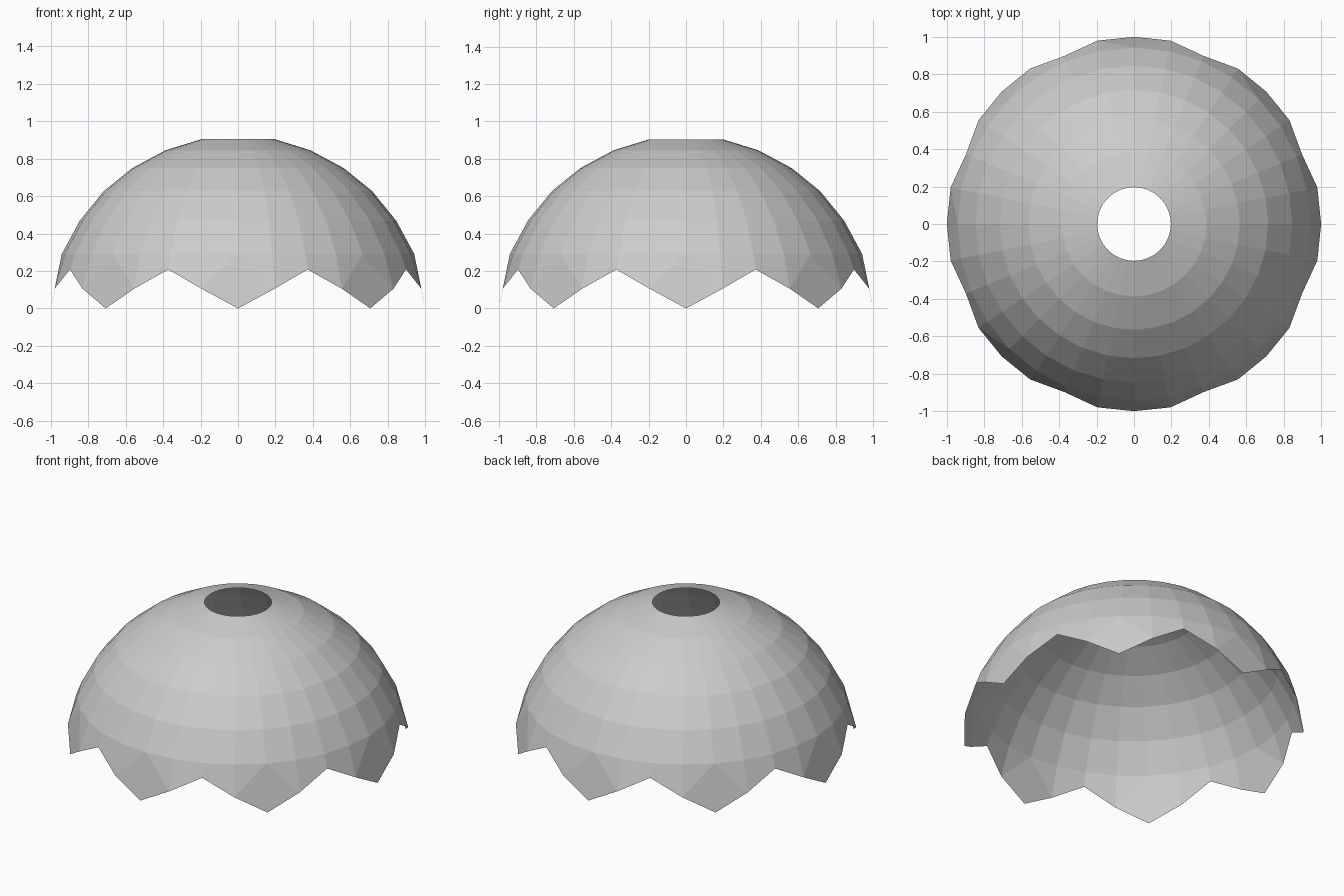
import bpy
import bmesh
from math import sin, cos, tau

cube = bpy.data.objects.get("Cube")
if cube:
    bpy.data.objects.remove(cube, do_unlink=True)

SEGMENTS = 32
# Dome profile from the top opening down: radius, height
PROFILE = [(0.197, 0.904), (0.387, 0.845), (0.565, 0.75),
           (0.717, 0.627), (0.846, 0.468), (0.942, 0.29)]
# Scalloped hem, one pattern per petal: tip, side, notch, side
SIDE = (0.999, 0.105)
HEM = [(1.0, 0.0), SIDE, (0.972, 0.208), SIDE]

bm = bmesh.new()


def ring(points):
    """Make one ring of vertices, cycling through the given points."""
    verts = []
    for i in range(SEGMENTS):
        r, z = points[i % len(points)]
        a = tau * i / SEGMENTS
        verts.append(bm.verts.new((r * cos(a), r * sin(a), z)))
    return verts


# Dome bands
rings = [ring([p]) for p in PROFILE]
for upper, lower in zip(rings, rings[1:]):
    for i in range(SEGMENTS):
        j = (i + 1) % SEGMENTS
        bm.faces.new((upper[i], lower[i], lower[j], upper[j]))

# Petals: a flat diamond at each tip, with the gaps filled either side
top, hem = rings[-1], ring(HEM)
for i in range(0, SEGMENTS, len(HEM)):
    bm.faces.new((top[i], hem[i - 1], hem[i], hem[i + 1]))
    bm.faces.new((top[i], hem[i + 1], top[i + 1]))
    bm.faces.new((top[i], top[i - 1], hem[i - 1]))
    bm.faces.new((top[i + 1], hem[i + 1], hem[i + 2], top[i + 2]))
    bm.faces.new((top[i - 1], top[i - 2], hem[i - 2], hem[i - 1]))

bm.normal_update()
mesh = bpy.data.meshes.new("scalloped_shade")
bm.to_mesh(mesh)
bm.free()

# Plain grey material
grey = bpy.data.materials.new("light grey")
grey.use_nodes = True
color = (0.6, 0.6, 0.6, 1.0)
grey.diffuse_color = color
grey.node_tree.nodes["Principled BSDF"].inputs["Base Color"].default_value = color
mesh.materials.append(grey)

shade = bpy.data.objects.new("scalloped_shade", mesh)
bpy.context.collection.objects.link(shade)
